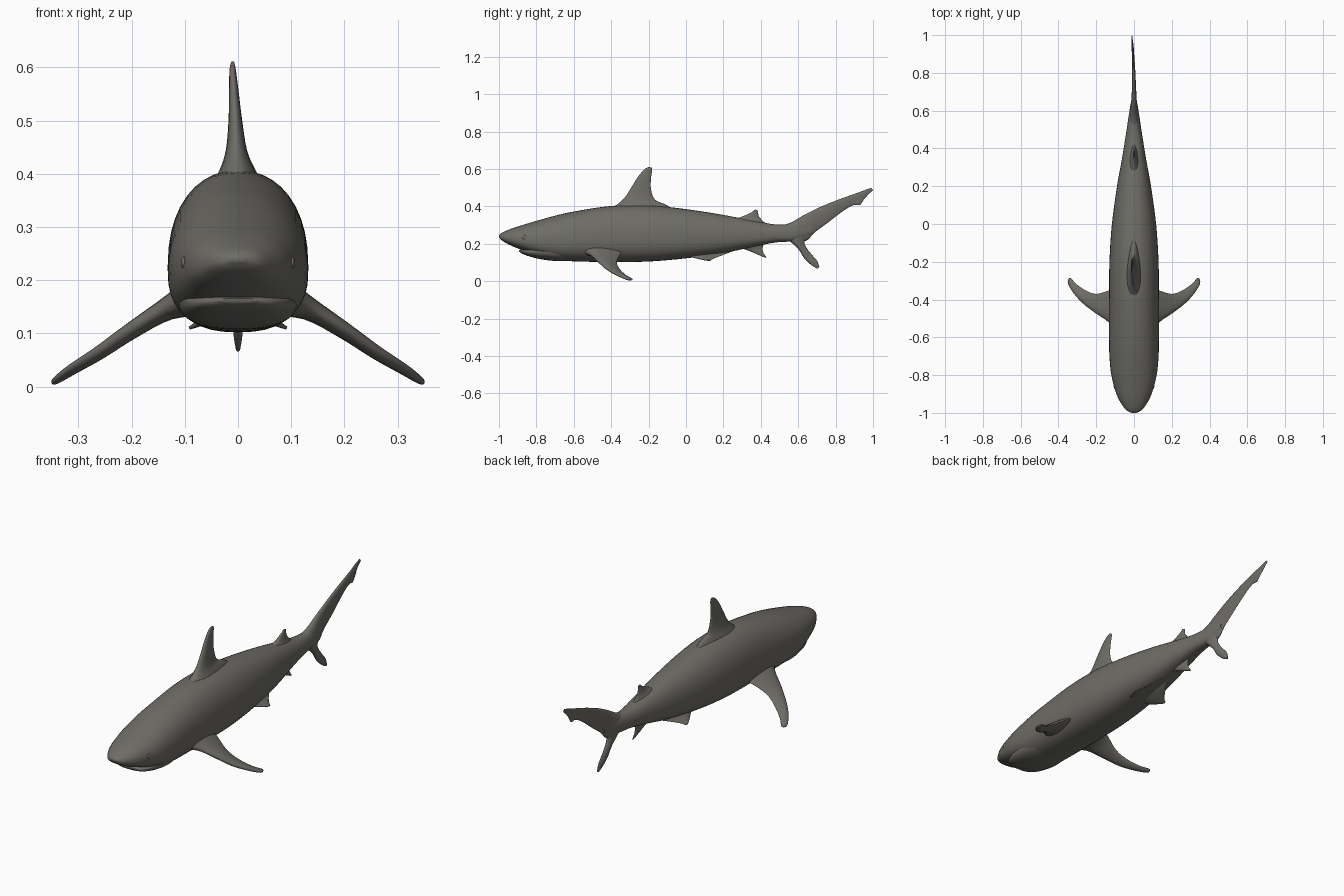
import bpy, bmesh, math
from mathutils import Vector

if "Cube" in bpy.data.objects:
    bpy.data.objects.remove(bpy.data.objects["Cube"])

skin = bpy.data.materials.new("grey_skin")
skin.use_nodes = True
GREY = (0.155, 0.15, 0.133, 1)
skin.diffuse_color = GREY
skin.node_tree.nodes["Principled BSDF"].inputs["Base Color"].default_value = GREY


def spline(rows, steps):
    """Smooth interpolation through rows of numbers."""
    out = []
    for i in range(len(rows) - 1):
        a, b, c, d = (rows[max(0, min(len(rows) - 1, i + k))] for k in (-1, 0, 1, 2))
        for s in range(steps):
            t = s / steps
            out.append([q + t / 2 * (r - p + t * (2*p - 5*q + 4*r - u + t * (3*(q - r) + u - p)))
                        for p, q, r, u in zip(a, b, c, d)])
    out.append(list(rows[-1]))
    return out


def skin_rings(name, rings):
    """Bridge a series of closed rings and cap both ends."""
    bm = bmesh.new()
    loops = [[bm.verts.new(p) for p in ring] for ring in rings]
    n = len(loops[0])
    for a, b in zip(loops, loops[1:]):
        for i in range(n):
            j = (i + 1) % n
            bm.faces.new((a[i], a[j], b[j], b[i]))
    bm.faces.new(loops[0])
    bm.faces.new(loops[-1])
    bmesh.ops.recalc_face_normals(bm, faces=bm.faces)
    mesh = bpy.data.meshes.new(name)
    bm.to_mesh(mesh)
    bm.free()
    finish(bpy.data.objects.new(name, mesh))


def finish(obj):
    if not obj.users_collection:
        bpy.context.collection.objects.link(obj)
    obj.data.materials.append(skin)
    bpy.ops.object.select_all(action='DESELECT')
    obj.select_set(True)
    bpy.context.view_layer.objects.active = obj
    bpy.ops.object.shade_smooth_by_angle(angle=math.radians(60))


def trunk(name, rows, n=40, mid=0.42, steps=4):
    """Rows: y, bottom, top, half width."""
    rings = []
    for y, low, top, w in spline(rows, steps):
        zc = low + mid * (top - low)
        ring = []
        for i in range(n):
            c, s = math.cos(math.tau * i / n), math.sin(math.tau * i / n)
            e, h = (0.92, top - zc) if s > 0 else (0.8, zc - low)
            ring.append((w * math.copysign(abs(c) ** e, c), y,
                         zc + h * math.copysign(abs(s) ** e, s)))
        rings.append(ring)
    skin_rings(name, rings)


def fin(name, rows, normal=(1, 0, 0), side=1, n=20, steps=4):
    """Rows: leading point, trailing point, half thickness."""
    normal = Vector(normal)
    rings = []
    for row in spline([(*a, *b, t) for a, b, t in rows], steps):
        lead, trail, thick = Vector(row[:3]), Vector(row[3:6]), row[6]
        ring = []
        for i in range(n):
            a = math.tau * i / n
            u = (1 - math.cos(a)) / 2
            p = lead.lerp(trail, u) + normal * thick * math.sin(a) * (1.25 - 0.6 * u)
            ring.append((p.x * side, p.y, p.z))
        rings.append(ring)
    skin_rings(name, rings)


def flat_fin(name, rows):
    """Upright fin. Rows: x, lead y, lead z, trail y, trail z, half thickness."""
    fin(name, [((x, a, b), (x, c, d), t) for x, a, b, c, d, t in rows])


# Body from snout to tail stalk
trunk("body", [
    (-1.0, .235, .245, .012), (-.985, .218, .258, .042), (-.95, .197, .274, .068),
    (-.9, .175, .292, .093), (-.8, .138, .322, .12), (-.7, .113, .35, .13),
    (-.6, .106, .372, .132), (-.4, .102, .402, .132), (-.2, .105, .405, .13),
    (0, .122, .385, .117), (.2, .15, .354, .09), (.35, .182, .325, .063),
    (.48, .207, .303, .042), (.58, .215, .305, .027), (.67, .25, .32, .012)])

# Lower jaw set slightly behind the snout
trunk("lower_jaw", [
    (-.892, .158, .166, .03), (-.875, .146, .17, .065), (-.84, .133, .175, .088),
    (-.78, .118, .19, .105), (-.7, .108, .2, .112), (-.6, .108, .2, .1)], mid=.6)

flat_fin("dorsal_fin", [
    (0, -.44, .36, -.04, .35, .06), (-.001, -.37, .408, -.1, .405, .034),
    (-.003, -.325, .45, -.165, .435, .02), (-.005, -.29, .505, -.187, .49, .013),
    (-.008, -.255, .56, -.187, .55, .009), (-.01, -.222, .598, -.181, .59, .006),
    (-.01, -.198, .611, -.182, .606, .003)])

flat_fin("second_dorsal_fin", [
    (0, .24, .325, .44, .295, .03), (0, .3, .345, .405, .328, .013),
    (0, .345, .366, .388, .35, .007), (0, .37, .383, .386, .376, .003)])

flat_fin("anal_fin", [
    (0, .25, .19, .43, .215, .025), (0, .31, .172, .412, .188, .011),
    (0, .37, .148, .412, .156, .007), (0, .415, .128, .432, .126, .003)])

flat_fin("tail_upper_lobe", [
    (0, .5, .295, .56, .22, .026), (0, .56, .313, .64, .215, .023),
    (0, .63, .353, .685, .258, .015), (0, .71, .393, .755, .31, .011),
    (-.002, .8, .43, .83, .368, .009), (-.004, .86, .452, .885, .402, .007),
    (-.006, .91, .47, .925, .412, .006), (-.008, .935, .479, .95, .435, .005),
    (-.01, .97, .492, .975, .463, .004), (-.01, .99, .499, 1.0, .486, .002)])

# Small hooked lobe below the tail tip
flat_fin("tail_tip_lobe", [
    (-.005, .87, .425, .96, .45, .005), (-.005, .895, .411, .943, .424, .004),
    (-.005, .92, .406, .933, .408, .002)])

flat_fin("tail_lower_lobe", [
    (0, .52, .235, .67, .275, .024), (0, .565, .205, .635, .215, .02),
    (0, .605, .165, .643, .18, .014), (0, .632, .122, .676, .138, .011),
    (0, .67, .086, .702, .107, .008), (0, .704, .066, .713, .076, .004)])

# Paired fins and eyes
for side, word in ((1, "left"), (-1, "right")):
    fin(word + "_pectoral_fin", [
        ((.08, -.59, .165), (.08, -.33, .165), .04),
        ((.135, -.52, .146), (.135, -.352, .142), .022),
        ((.2, -.475, .108), (.2, -.37, .1), .016),
        ((.265, -.425, .064), (.255, -.352, .062), .013),
        ((.315, -.372, .034), (.305, -.318, .03), .01),
        ((.345, -.325, .012), (.335, -.286, .012), .007),
        ((.35, -.305, .006), (.346, -.29, .006), .003)],
        (.55, 0, .83), side)
    fin(word + "_pelvic_fin", [
        ((.025, -.02, .145), (.012, .26, .165), .018),
        ((.05, .03, .13), (.03, .21, .145), .011),
        ((.078, .085, .116), (.068, .15, .122), .006),
        ((.092, .118, .11), (.09, .132, .11), .003)],
        (.4, 0, .9), side)
    bpy.ops.mesh.primitive_uv_sphere_add(
        segments=16, ring_count=10, radius=.013, location=(side * .101, -.86, .232))
    eye = bpy.context.object
    eye.name = word + "_eye"
    eye.scale = (.5, 1, .9)
    finish(eye)
